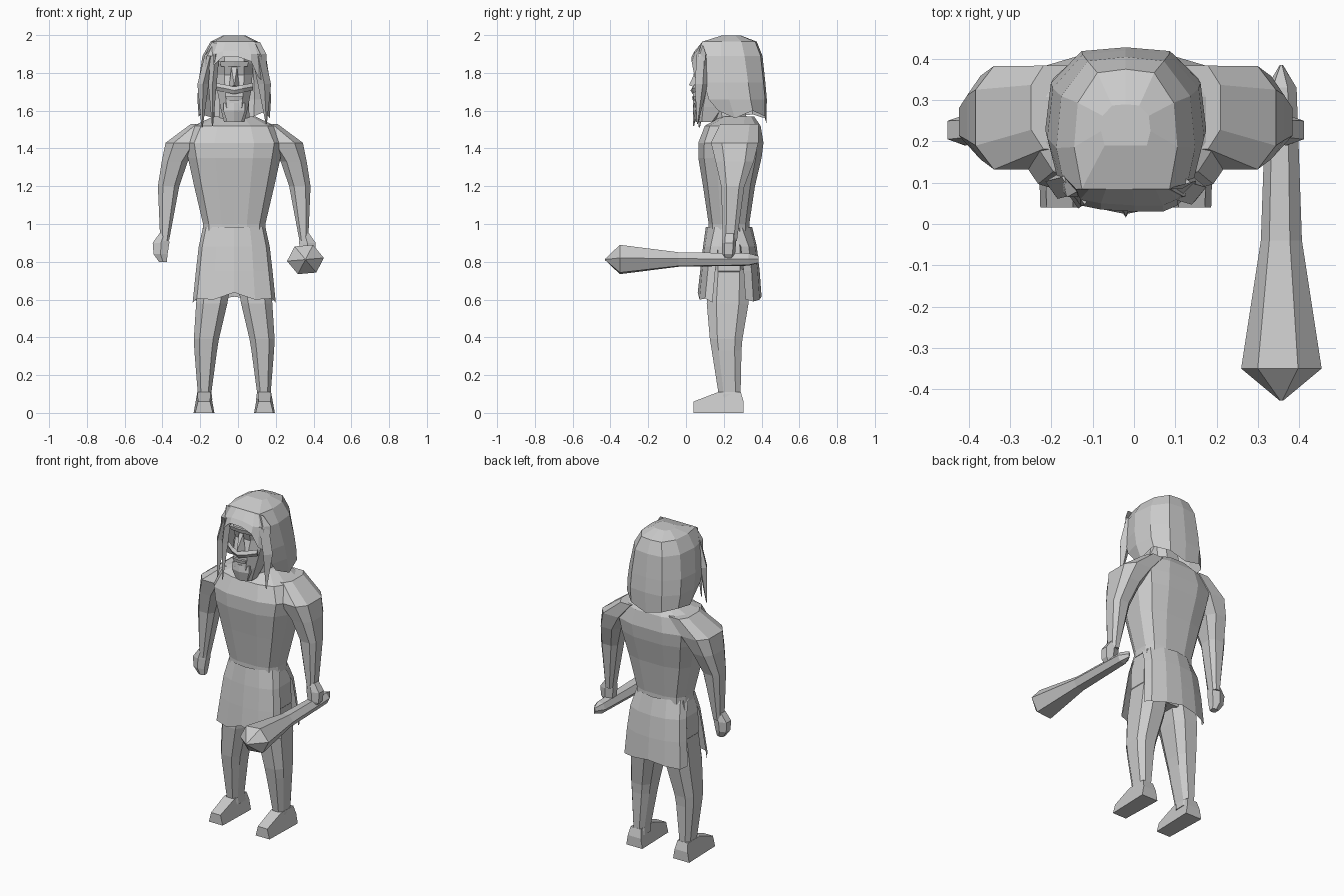
import bpy, bmesh, math

CX = -0.02  # body symmetry plane
grey = bpy.data.materials.new("plain grey")
grey.diffuse_color = (0.6, 0.6, 0.6, 1)


def make(name, verts, faces):
    me = bpy.data.meshes.new(name)
    me.from_pydata(verts, [], faces)
    bm = bmesh.new()
    bm.from_mesh(me)
    bmesh.ops.recalc_face_normals(bm, faces=bm.faces)
    bm.to_mesh(me)
    bm.free()
    me.materials.append(grey)
    ob = bpy.data.objects.new(name, me)
    bpy.context.collection.objects.link(ob)
    return ob


def skin(name, rings, closed=True, caps=True):
    """Join equal-length rows of points into a surface."""
    n = len(rings[0])
    verts = [p for r in rings for p in r]
    faces = []
    for i in range(len(rings) - 1):
        for j in range(n if closed else n - 1):
            k = (j + 1) % n
            faces.append((i * n + j, i * n + k, (i + 1) * n + k, (i + 1) * n + j))
    if closed and caps:
        faces += [tuple(range(n)), tuple(range(len(verts) - n, len(verts)))]
    return make(name, verts, faces)


def loft(name, sections, n=8, e=0.7, flip=False):
    """Stack rounded sections given as z, x0, x1, y0, y1."""
    rings = []
    for z, x0, x1, y0, y1 in sections:
        ring = []
        for k in range(n):
            a = math.tau * (k + 0.5) / n
            c, s = math.cos(a), math.sin(a)
            x = (x0 + x1) / 2 + (x1 - x0) / 2 * math.copysign(min(1, abs(c) ** e * 1.04), c)
            y = (y0 + y1) / 2 + (y1 - y0) / 2 * math.copysign(min(1, abs(s) ** e * 1.04), s)
            ring.append((2 * CX - x if flip else x, y, z))
        rings.append(ring)
    return skin(name, rings)


def centred(name, sections, n=8, e=0.7):
    return loft(name, [(z, CX - w, CX + w, a, b) for z, w, a, b in sections], n, e)


# Torso, hips and neck
centred("torso", [(0.96, 0.165, 0.12, 0.335), (1.0, 0.165, 0.12, 0.335),
                  (1.2, 0.212, 0.09, 0.365), (1.35, 0.245, 0.065, 0.40),
                  (1.43, 0.26, 0.065, 0.41), (1.52, 0.215, 0.10, 0.395),
                  (1.57, 0.11, 0.19, 0.36)], 12)
centred("hips", [(0.66, 0.13, 0.15, 0.31), (0.75, 0.19, 0.12, 0.335),
                 (0.88, 0.185, 0.12, 0.335), (0.98, 0.16, 0.13, 0.33)])
centred("neck", [(1.5, 0.085, 0.16, 0.33), (1.72, 0.075, 0.13, 0.3)])

# Limbs, mirrored about the body plane
for side, flip in (("right", False), ("left", True)):
    loft(side + "_arm", [(0.91, -0.412, -0.365, 0.195, 0.27),
                         (1.2, -0.425, -0.31, 0.185, 0.31),
                         (1.33, -0.405, -0.265, 0.155, 0.36),
                         (1.43, -0.385, -0.19, 0.13, 0.385),
                         (1.53, -0.25, -0.12, 0.18, 0.385)], 8, 0.7, flip)
    loft(side + "_hand", [(0.80, -0.42, -0.375, 0.2, 0.245),
                          (0.84, -0.45, -0.37, 0.19, 0.26),
                          (0.90, -0.455, -0.36, 0.19, 0.265),
                          (0.95, -0.418, -0.365, 0.195, 0.265)], 6, 0.8, flip)
    loft(side + "_leg", [(0.07, -0.218, -0.135, 0.175, 0.295),
                         (0.11, -0.214, -0.14, 0.17, 0.29),
                         (0.33, -0.232, -0.11, 0.135, 0.295),
                         (0.39, -0.235, -0.10, 0.125, 0.30),
                         (0.58, -0.223, -0.055, 0.108, 0.333),
                         (0.76, -0.205, -0.022, 0.12, 0.335)], 8, 0.7, flip)
    # Foot: side profile swept over a width that narrows at the top
    profile = [(0.04, 0), (0.305, 0), (0.305, 0.06), (0.29, 0.11), (0.17, 0.11), (0.04, 0.06)]
    rows = []
    for s in (-1, 1):
        row = []
        for y, z in profile:
            w = 0.055 - 0.18 * z if y > 0.1 else 0.047 - 0.25 * z
            x = -0.18 + s * w
            row.append((2 * CX - x if flip else x, y, z))
        rows.append(row)
    skin(side + "_foot", rows)

# Skirt: front and back flaps with open side slits
cols = [(-1, 1), (-0.9, 0.5), (-0.5, 0.12), (0, 0), (0.5, 0.12), (0.9, 0.5), (1, 1)]
hem_front = [0.585, 0.605, 0.6, 0.637, 0.6, 0.605, 0.585]
hem_back = [0.6, 0.59, 0.6, 0.615, 0.6, 0.59, 0.6]
flaps = (("front_flap", hem_front, [(0.985, 0.165, 0.105, 0.2), (0.88, 0.188, 0.09, 0.17),
                                   (0.75, 0.203, 0.075, 0.155), (0, 0.22, 0.062, 0.14)]),
         ("back_flap", hem_back, [(0.985, 0.165, 0.35, 0.24), (0.88, 0.187, 0.375, 0.29),
                                  (0.75, 0.2, 0.39, 0.305), (0, 0.212, 0.4, 0.315)]))
for name, hem, rows in flaps:
    skin(name, [[(CX + u * w, mid + (edge - mid) * t, z or hem[i])
                 for i, (u, t) in enumerate(cols)] for z, w, mid, edge in rows], closed=False)

# Club pointing forward
rings = []
for y, r, rz in ((-0.428, 0.004, 0.004), (-0.35, 0.098, 0.085), (-0.04, 0.05, 0.042),
                 (0.33, 0.037, 0.036), (0.385, 0.004, 0.02)):
    rings.append([(0.357 + r * math.cos(math.tau * k / 6 + 0.1), y,
                   0.812 + rz * math.sin(math.tau * k / 6 + 0.1)) for k in range(6)])
skin("club", rings)

# Head with face details
centred("head", [(1.54, 0.055, 0.06, 0.16), (1.62, 0.075, 0.045, 0.24),
                 (1.71, 0.092, 0.05, 0.30), (1.79, 0.098, 0.075, 0.33),
                 (1.85, 0.1, 0.055, 0.33), (1.93, 0.095, 0.075, 0.31)], 8)
make("nose", [(CX - 0.015, 0.06, 1.83), (CX + 0.015, 0.06, 1.83), (CX - 0.028, 0.06, 1.72),
              (CX + 0.028, 0.06, 1.72), (CX, 0.016, 1.735)],
     [(0, 1, 4), (0, 4, 2), (1, 3, 4), (2, 4, 3)])
skin("moustache", [[(CX + x, y, z + 0.012), (CX + x, y - 0.012, z - 0.008), (CX + x, y, z - 0.028)]
                   for x, y, z in ((-0.1, 0.08, 1.735), (-0.045, 0.045, 1.725), (0, 0.036, 1.715),
                                   (0.045, 0.045, 1.725), (0.1, 0.08, 1.735))])
centred("lower_lip", [(1.655, 0.04, 0.036, 0.07), (1.675, 0.05, 0.032, 0.07)], 6)
centred("brow", [(1.835, 0.075, 0.05, 0.1), (1.86, 0.082, 0.042, 0.1)], 6)
centred("beard", [(1.54, 0.04, 0.05, 0.12), (1.6, 0.062, 0.036, 0.12), (1.64, 0.06, 0.042, 0.12)], 6)

# Hair shell: closed crown, then a curtain open at the face
cols = [(-0.85, 0), (-1, 0.35), (-0.93, 0.72), (-0.55, 0.97), (0, 1),
        (0.55, 0.97), (0.93, 0.72), (1, 0.35), (0.85, 0)]
ends = [1.62, 1.57, 1.58, 1.56, 1.535, 1.57, 1.6, 1.56, 1.6]


def hair_row(z, w, y0, y1):
    return [(CX + u * w, y0 + t * (y1 - y0), z or ends[i]) for i, (u, t) in enumerate(cols)]


crown = [hair_row(1.998, 0.06, 0.19, 0.29), hair_row(1.965, 0.125, 0.085, 0.375),
         hair_row(1.89, 0.168, 0.065, 0.405)]
skin("hair_crown", crown)
skin("hair_curtain", [crown[2], hair_row(1.75, 0.19, 0.095, 0.42),
                      hair_row(1.66, 0.195, 0.12, 0.428), hair_row(0, 0.188, 0.17, 0.425)], closed=False)

# Fringe swept across the forehead
fringe = [(-0.17, 0.1, 1.80), (-0.13, 0.045, 1.84), (-0.08, 0.035, 1.885), (0.0, 0.03, 1.885),
          (0.07, 0.03, 1.86), (0.105, 0.045, 1.78), (0.15, 0.09, 1.74)]
skin("fringe", [[(x * 0.8 + CX * 0.2, 0.085, 1.963) for x, y, z in fringe],
                [(x, y + 0.015, max(z + 0.03, 1.90)) for x, y, z in fringe], fringe], closed=False)

# Loose pointed locks beside the face: top x, mid x, tip x, tip z, mid y, half width
for name, xt, xm, xe, ze, y, w in (("outer_right_lock", -0.145, -0.185, -0.19, 1.51, 0.085, 0.03),
                                   ("inner_right_lock", -0.12, -0.135, -0.135, 1.52, 0.055, 0.022),
                                   ("left_lock", 0.105, 0.14, 0.15, 1.53, 0.075, 0.035)):
    rows = []
    for x, z, r, yy in ((xt, 1.9, w, y + 0.01), (xm, 1.74, w, y), (xe, ze, 0.003, y - 0.015)):
        rows.append([(x - r, yy + r * 0.6, z), (x, yy - r * 0.8, z),
                     (x + r, yy + r * 0.4, z), (x, yy + r * 1.2, z)])
    skin(name, rows)
